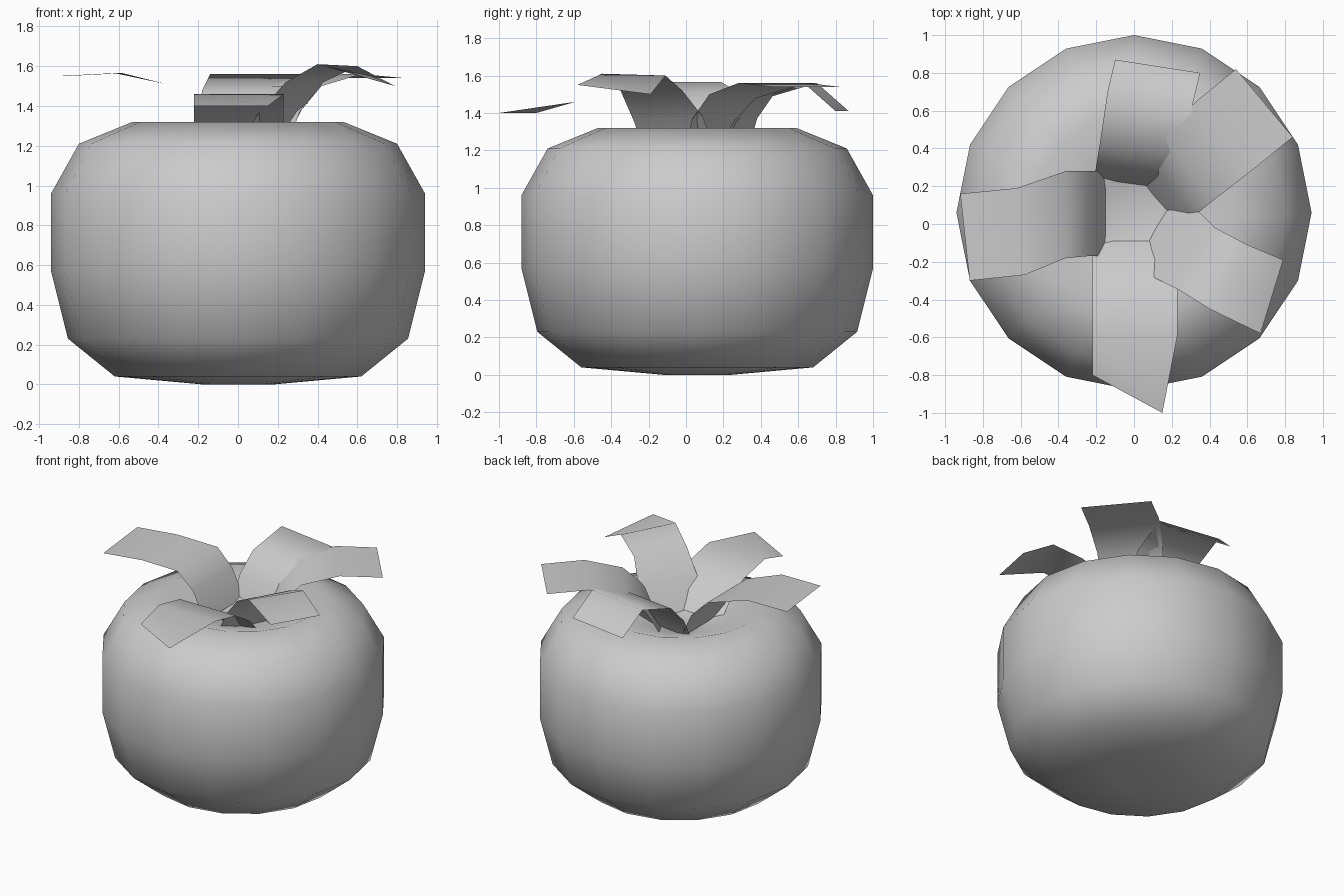
import bpy, bmesh, math

SIDES = 16
CY = 0.06


def finish(name, bm, angle):
    mesh = bpy.data.meshes.new(name)
    bm.to_mesh(mesh)
    bm.free()
    obj = bpy.data.objects.new(name, mesh)
    bpy.context.collection.objects.link(obj)
    bpy.context.view_layer.objects.active = obj
    bpy.ops.object.select_all(action='DESELECT')
    obj.select_set(True)
    bpy.ops.object.shade_smooth_by_angle(angle=math.radians(angle))
    return obj


# Fruit body: revolved profile with a dimple on top
profile = [(0.18, 0.0), (0.62, 0.04), (0.855, 0.23), (0.94, 0.57),
           (0.94, 0.96), (0.80, 1.21), (0.53, 1.32), (0.19, 1.20)]
bm = bmesh.new()
rings = []
for r, z in profile:
    rings.append([bm.verts.new((r * math.cos(2 * math.pi * i / SIDES),
                                CY + r * math.sin(2 * math.pi * i / SIDES), z))
                  for i in range(SIDES)])
bottom = bm.verts.new((0, CY, 0.01))
top = bm.verts.new((0, CY, 1.17))
for i in range(SIDES):
    j = (i + 1) % SIDES
    for a, b in zip(rings, rings[1:]):
        bm.faces.new((a[i], a[j], b[j], b[i]))
    bm.faces.new((rings[0][j], rings[0][i], bottom))
    bm.faces.new((rings[-1][i], rings[-1][j], top))
finish("fruit_body", bm, 80)


# Leaf: thin strip through rows of (left x, left y, right x, right y, height)
def leaf(name, rows):
    bm = bmesh.new()
    pairs = [(bm.verts.new((a, b, z)), bm.verts.new((c, d, z2)))
             for a, b, c, d, z, z2 in rows]
    for (a, b), (c, d) in zip(pairs, pairs[1:]):
        bm.faces.new((a, b, d, c))
    bm.normal_update()
    if sum(f.normal.z for f in bm.faces) < 0:
        bmesh.ops.reverse_faces(bm, faces=bm.faces[:])
    finish(name, bm, 60)


leaf("leaf_left", [
    (-0.15, 0.28, -0.15, -0.17, 1.20, 1.20), (-0.24, 0.28, -0.24, -0.17, 1.39, 1.39),
    (-0.36, 0.28, -0.36, -0.18, 1.51, 1.51), (-0.62, 0.19, -0.58, -0.27, 1.565, 1.565),
    (-0.92, 0.16, -0.87, -0.30, 1.55, 1.55)])
leaf("leaf_front", [
    (-0.22, -0.09, 0.23, -0.09, 1.20, 1.20), (-0.22, -0.19, 0.23, -0.19, 1.31, 1.31),
    (-0.22, -0.35, 0.23, -0.35, 1.41, 1.41), (-0.22, -0.59, 0.23, -0.59, 1.46, 1.46),
    (-0.22, -0.80, 0.15, -1.00, 1.40, 1.40)])
leaf("leaf_front_right", [
    (0.0, -0.22, 0.22, 0.16, 1.19, 1.19), (0.10, -0.28, 0.32, 0.09, 1.36, 1.38),
    (0.24, -0.35, 0.43, -0.02, 1.52, 1.52), (0.40, -0.45, 0.60, -0.11, 1.61, 1.60),
    (0.67, -0.58, 0.79, -0.19, 1.55, 1.50)])
leaf("leaf_back_right", [
    (0.245, -0.02, -0.045, 0.33, 1.19, 1.19), (0.31, 0.035, 0.06, 0.38, 1.37, 1.37),
    (0.42, 0.125, 0.15, 0.47, 1.50, 1.50), (0.62, 0.28, 0.33, 0.65, 1.56, 1.56),
    (0.84, 0.46, 0.54, 0.82, 1.54, 1.54)])
leaf("leaf_back", [
    (-0.21, 0.24, 0.24, 0.18, 1.20, 1.20), (-0.20, 0.31, 0.25, 0.25, 1.35, 1.35),
    (-0.18, 0.43, 0.27, 0.37, 1.48, 1.48), (-0.14, 0.70, 0.31, 0.63, 1.56, 1.56),
    (-0.10, 0.87, 0.35, 0.80, 1.41, 1.41)])
